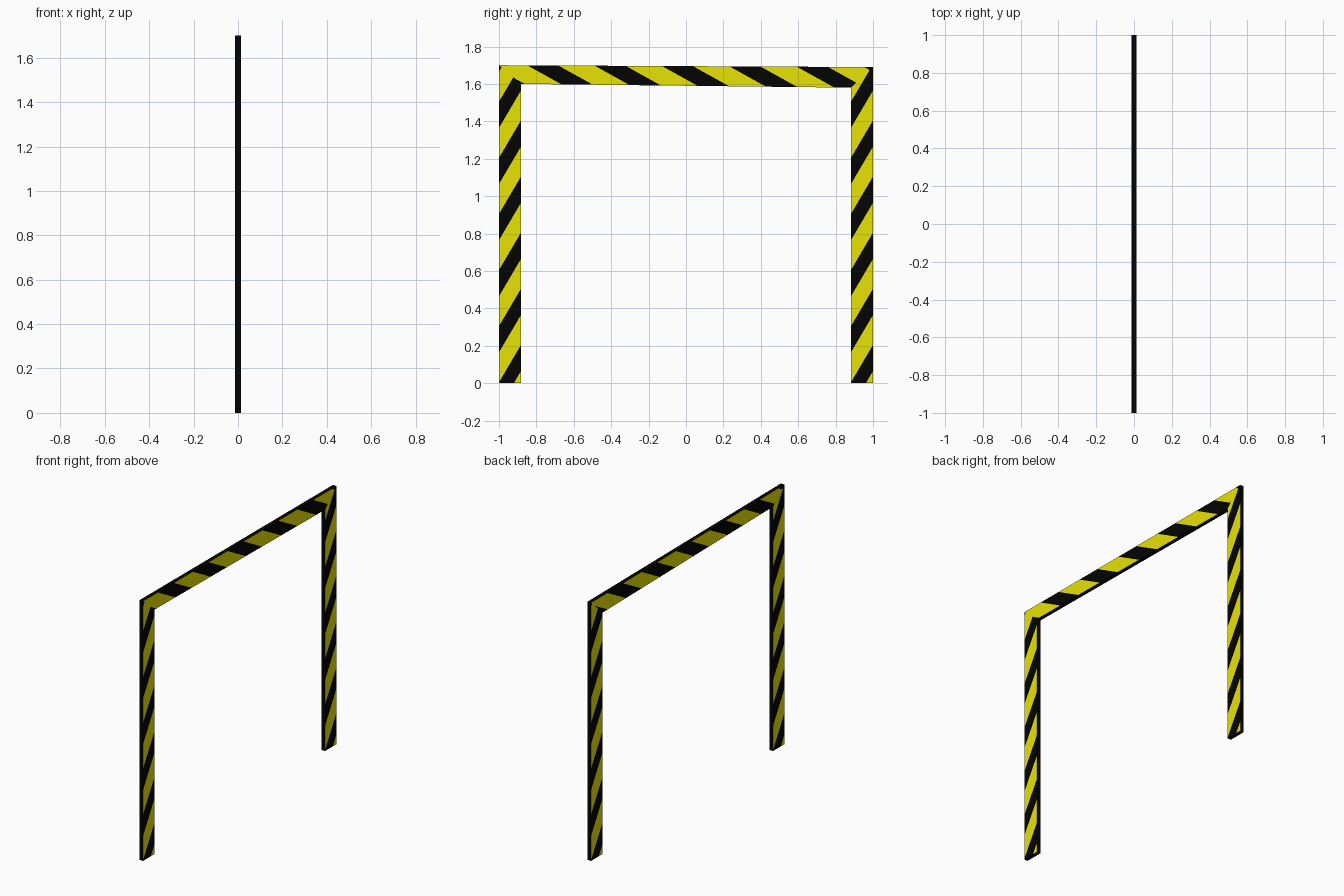
import bpy, bmesh, math
from mathutils import Vector

if "Cube" in bpy.data.objects:
    bpy.data.objects.remove(bpy.data.objects["Cube"])


def material(name, rgb):
    m = bpy.data.materials.new(name)
    m.diffuse_color = (*rgb, 1.0)
    m.use_nodes = True
    m.node_tree.nodes["Principled BSDF"].inputs["Base Color"].default_value = m.diffuse_color
    return m


BLACK = material("black", (0.001, 0.001, 0.001))
YELLOW = material("yellow", (0.8, 0.76, 0.001))
T = 0.013  # half thickness of the board


def striped_board(name, profile, open_edges, centre, slope, period, phase, half):
    """Prism of a (y, z) profile with diagonal stripes cut into both broad faces."""
    bm = bmesh.new()
    front = [bm.verts.new((T, y, z)) for y, z in profile]
    back = [bm.verts.new((-T, y, z)) for y, z in profile]
    bm.faces.new(front)
    bm.faces.new(back[::-1])
    n = len(profile)
    for i in range(n):
        if i not in open_edges:  # mitred ends stay open, they meet the next board
            j = (i + 1) % n
            bm.faces.new((front[j], front[i], back[i], back[j]))

    def side_faces(s):
        return [f for f in bm.faces if all(v.co.x * s > T * 0.9 for v in f.verts)]

    c = Vector((0, *centre))
    for s in (1, -1):
        nrm = Vector((0, slope[0] * s, slope[1]))
        # cut the stripe borders
        for k in range(-9, 10):
            for e in (-half, half):
                t = phase + k * period + e
                faces = side_faces(s)
                geom = set(faces)
                for f in faces:
                    geom.update(f.edges)
                    geom.update(f.verts)
                bmesh.ops.bisect_plane(bm, geom=list(geom), dist=1e-5,
                                       plane_co=c + nrm * (t / nrm.length_squared),
                                       plane_no=nrm.normalized())
        # colour the bands between the black stripes
        for f in side_faces(s):
            t = (f.calc_center_median() - c).dot(nrm) - phase
            d = abs((t + period / 2) % period - period / 2)
            f.material_index = 0 if d < half else 1
    bmesh.ops.recalc_face_normals(bm, faces=bm.faces[:])
    me = bpy.data.meshes.new(name)
    bm.to_mesh(me)
    bm.free()
    me.materials.append(BLACK)
    me.materials.append(YELLOW)
    ob = bpy.data.objects.new(name, me)
    bpy.context.collection.objects.link(ob)


LEG = dict(slope=(-1.7, 1.0), period=0.3, phase=0.035 - 0.85, half=0.07)

# left and right legs, mitred at the top
striped_board("left_leg", [(-1, 0), (-0.882, 0), (-0.882, 1.6), (-1, 1.7)], {2},
              (-0.941, 0.85), **LEG)
striped_board("right_leg", [(0.882, 0), (1, 0), (1, 1.69), (0.882, 1.58)], {2},
              (0.941, 0.85), **LEG)
# slightly sloping top beam
striped_board("top_beam", [(-1, 1.7), (-0.882, 1.6), (0.882, 1.58), (1, 1.69)], {0, 2},
              (0, 1.64), slope=(1.0, 1.8), period=0.357, phase=0.054, half=0.082)
